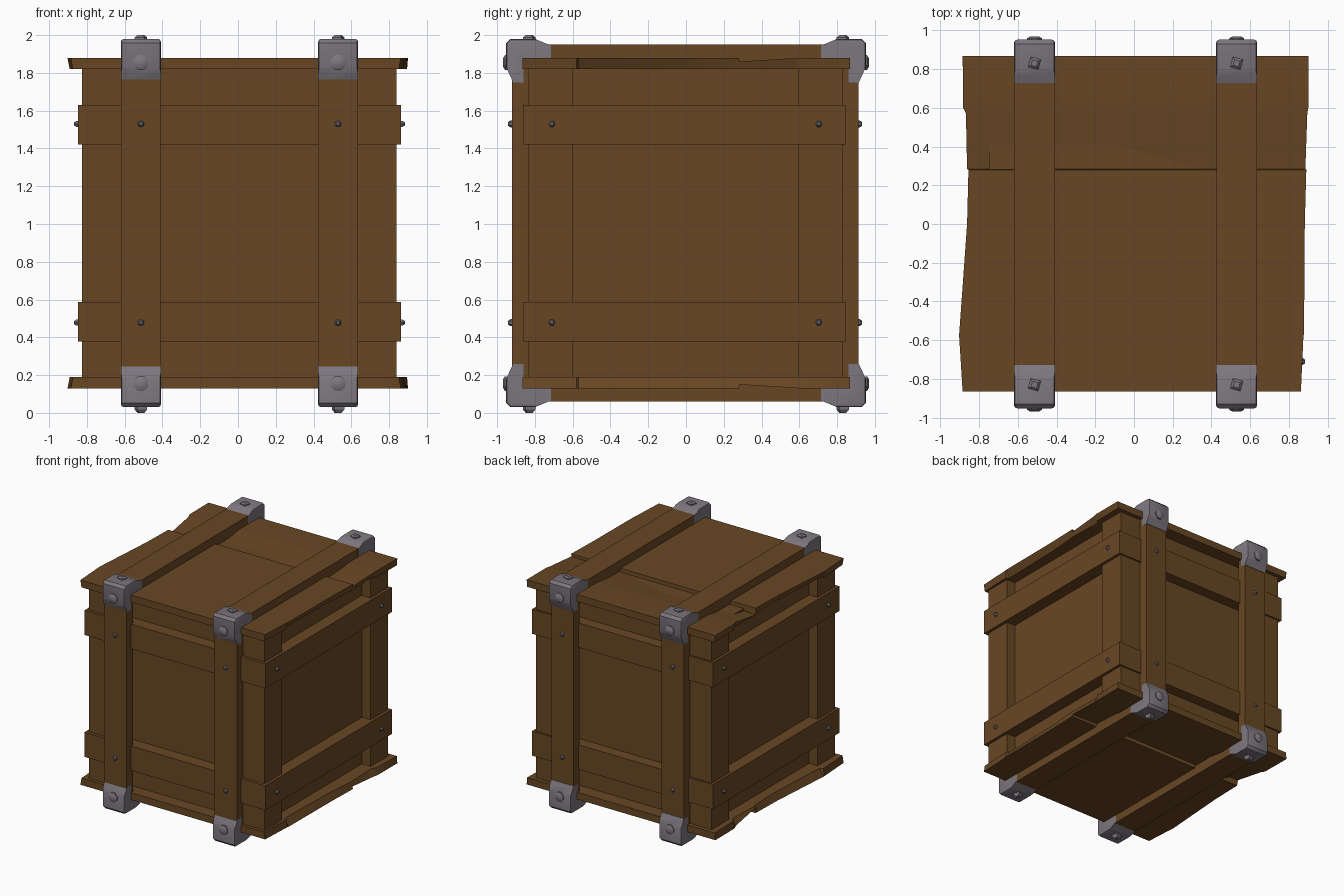
import bpy, bmesh, math
from mathutils import Vector, Matrix

if "Cube" in bpy.data.objects:
    bpy.data.objects.remove(bpy.data.objects["Cube"])

def material(name, rgb):
    m = bpy.data.materials.new(name)
    m.diffuse_color = (*rgb, 1)
    m.use_nodes = True
    m.node_tree.nodes["Principled BSDF"].inputs["Base Color"].default_value = m.diffuse_color
    return m

WOOD = material("brown wood", (0.138, 0.062, 0.017))
STEEL = material("grey steel", (0.205, 0.185, 0.21))
NAIL = material("dark nail", (0.13, 0.13, 0.155))
ZC = 1.005                      # mid height, used for top/bottom mirroring

def finish(name, bm, mat, smooth=None):
    bmesh.ops.recalc_face_normals(bm, faces=bm.faces)
    me = bpy.data.meshes.new(name)
    bm.to_mesh(me)
    bm.free()
    me.materials.append(mat)
    ob = bpy.data.objects.new(name, me)
    bpy.context.collection.objects.link(ob)
    if smooth:
        bpy.ops.object.select_all(action='DESELECT')
        ob.select_set(True)
        bpy.context.view_layer.objects.active = ob
        bpy.ops.object.shade_smooth_by_angle(angle=math.radians(smooth))
    return ob

def box(name, x0, x1, y0, y1, z0, z1, mat=WOOD):
    bm = bmesh.new()
    bmesh.ops.create_cube(bm, size=1)
    for v in bm.verts:
        v.co = Vector((x1 if v.co.x > 0 else x0, y1 if v.co.y > 0 else y0, z1 if v.co.z > 0 else z0))
    return finish(name, bm, mat)

# Recessed panels and corner posts
box("panel_core", -0.745, 0.755, -0.755, 0.75, 0.16, 1.85)
for sx, (x0, x1) in (("left", (-0.825, -0.60)), ("right", (0.61, 0.838))):
    for sy, (y0, y1) in (("front", (-0.837, -0.60)), ("back", (0.595, 0.832))):
        box(f"corner_post_{sy}_{sx}", x0, x1, y0, y1, 0.17, 1.84)

# Horizontal bands around the crate
for tag, z0, z1 in (("lower", 0.378, 0.588), ("upper", 1.42, 1.63)):
    box(f"band_front_{tag}", -0.848, 0.863, -0.863, -0.74, z0, z1)
    box(f"band_back_{tag}", -0.848, 0.863, 0.735, 0.847, z0, z1)
    box(f"band_left_{tag}", -0.848, -0.73, -0.74, 0.735, z0, z1)
    box(f"band_right_{tag}", 0.74, 0.863, -0.74, 0.735, z0, z1)

# Worn lid and base: rows of y, left x, right x, sag left, sag right, underside inset
ROWS = [(-0.865, -0.885, 0.862, 0, 0, 0.01),
        (-0.58, -0.903, 0.875, 0, 0, 0.012),
        (-0.57, -0.903, 0.878, 0, 0, 0.04),
        (0.0, -0.862, 0.882, 0, 0, 0.03),
        (0.28, -0.855, 0.89, 0, 0, 0.015),
        (0.284, -0.862, 0.885, 0.052, 0.02, 0.01),
        (0.57, -0.868, 0.895, 0.004, 0.002, 0.03),
        (0.60, -0.882, 0.90, 0, 0, 0.01),
        (0.867, -0.885, 0.90, 0, 0, 0.005)]

def cover(name, flip):
    bm = bmesh.new()
    rings = []
    for y, xl, xr, dl, dr, ins in ROWS:
        pts = [(xl, 1.88 - dl), (xr, 1.88 - dr), (xr - ins, 1.82), (xl + ins, 1.82)]
        rings.append([bm.verts.new((x, y, 2 * ZC - z if flip else z)) for x, z in pts])
    for a, b in zip(rings, rings[1:]):
        for i in range(4):
            j = (i + 1) % 4
            bm.faces.new((a[i], a[j], b[j], b[i]))
    bm.faces.new(rings[0])
    bm.faces.new(rings[-1])
    finish(name, bm, WOOD, 30)

cover("lid_boards", False)
cover("base_boards", True)

# Metal corner bracket: profile in y,z swept across the strap, bevelled edges
PROFILE = [(0.716, 1.945), (0.80, 1.98), (0.93, 1.98), (0.952, 1.958),
           (0.952, 1.83), (0.915, 1.75), (0.86, 1.75), (0.86, 1.88), (0.716, 1.88)]

def bracket(name, x, sy, flip):
    bm = bmesh.new()
    ends = []
    for dx in (-0.106, 0.106):
        ends.append([bm.verts.new((x + dx, sy * y, 2 * ZC - z if flip else z)) for y, z in PROFILE])
    a, b = ends
    n = len(PROFILE)
    for i in range(n):
        bm.faces.new((a[i], a[(i + 1) % n], b[(i + 1) % n], b[i]))
    bm.faces.new(a)
    bm.faces.new(b)
    # chamfer the outer long edges on both cheeks
    rims = [bm.edges.get((r[i], r[i + 1])) for r in ends for i in range(1, 4)]
    bmesh.ops.bevel(bm, geom=rims, offset=0.016, segments=2, profile=0.5, affect='EDGES')
    finish(name, bm, STEEL, 40)

def stud(name, pos, axis, r, h, sides, mat, turn=0):
    bm = bmesh.new()
    rot = Vector((0, 0, 1)).rotation_difference(Vector(axis)).to_matrix().to_4x4()
    spin = Matrix.Rotation(turn, 4, 'Z')
    base = Matrix.Translation(pos) @ rot @ spin
    # short shank with a tapered cap
    for z0, z1, r1, r2 in ((-0.02, h * 0.4, r, r), (h * 0.4, h, r, r * 0.55)):
        bmesh.ops.create_cone(bm, cap_ends=True, segments=sides, radius1=r1, radius2=r2, depth=z1 - z0,
                              matrix=base @ Matrix.Translation((0, 0, (z0 + z1) / 2)))
    finish(name, bm, mat, 35)

# Strap loops with brackets, bolts and nails
for tag, x in (("left", -0.514), ("right", 0.53)):
    x0, x1 = x - 0.105, x + 0.105
    box(f"strap_front_{tag}", x0, x1, -0.922, -0.835, 0.06, 1.95)
    box(f"strap_back_{tag}", x0, x1, 0.83, 0.912, 0.06, 1.95)
    box(f"strap_top_{tag}", x0, x1, -0.84, 0.835, 1.86, 1.95)
    box(f"strap_bottom_{tag}", x0, x1, -0.84, 0.835, 0.06, 0.15)
    for side, sy in (("front", -1), ("back", 1)):
        for level, flip in (("top", False), ("bottom", True)):
            label = f"{side}_{level}_{tag}"
            bracket(f"bracket_{label}", x, sy, flip)
            stud(f"face_bolt_{label}", (x, sy * 0.952, 0.155 if flip else 1.855), (0, sy, 0),
                 0.042, 0.017, 8, STEEL, math.pi / 8)
            stud(f"end_bolt_{label}", (x, sy * 0.83, 0.03 if flip else 1.98), (0, 0, -1 if flip else 1),
                 0.038, 0.03 if flip else 0.02, 4, STEEL, math.radians(30))
        for z in (0.478, 1.53):
            stud(f"strap_nail_{side}_{tag}", (x, -0.922 if sy < 0 else 0.912, z), (0, sy, 0),
                 0.018, 0.02, 6, NAIL)

# Nails on the side bands
for side, x, sx in (("left", -0.848, -1), ("right", 0.863, 1)):
    for y in (-0.71, 0.703):
        for z in (0.478, 1.53):
            stud(f"band_nail_{side}", (x, y, z), (sx, 0, 0), 0.018, 0.02, 6, NAIL)
